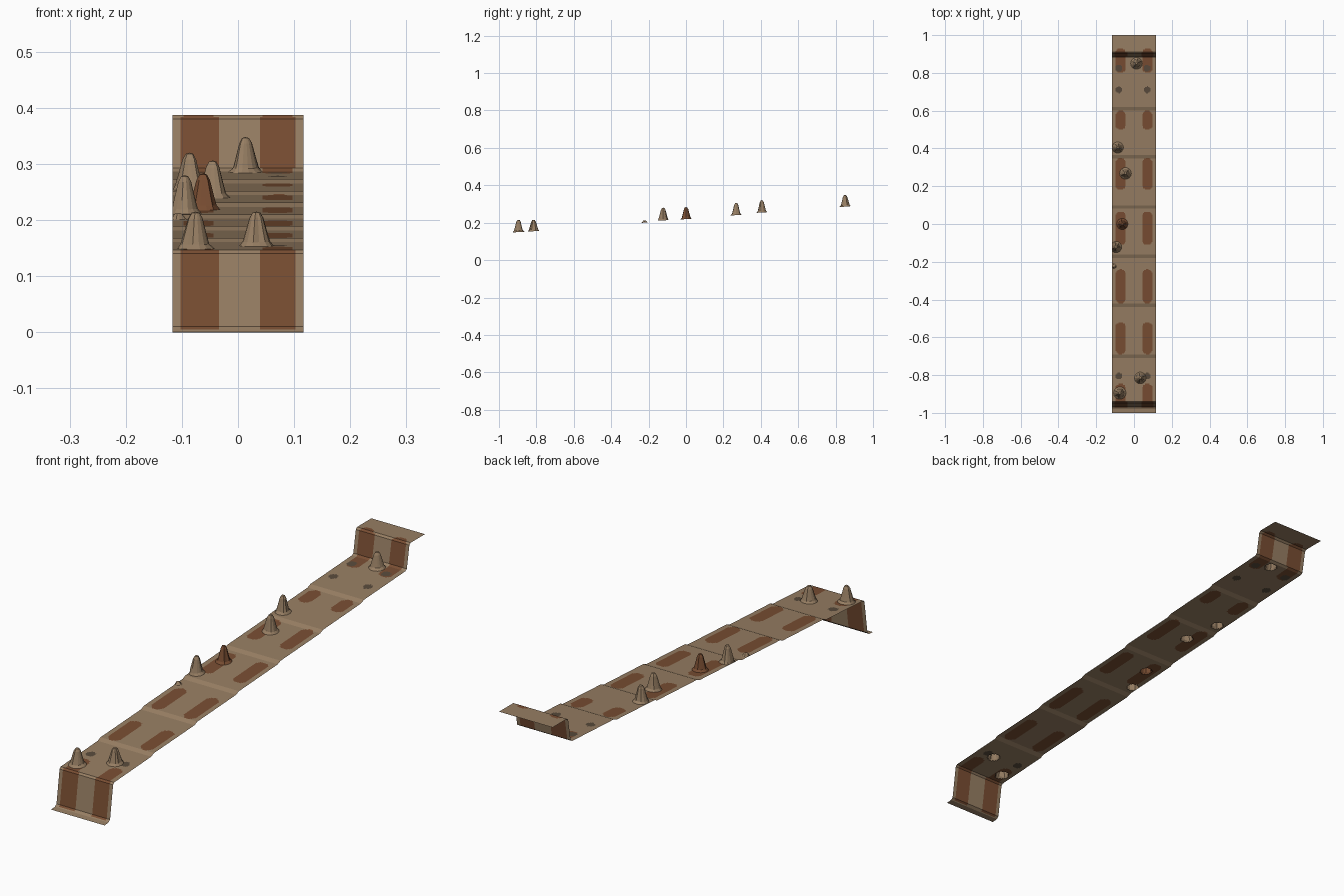
import bpy, bmesh, math, random

if "Cube" in bpy.data.objects:
    bpy.data.objects.remove(bpy.data.objects["Cube"], do_unlink=True)
random.seed(4)
HALF = 0.117


def material(name, rgb):
    m = bpy.data.materials.new(name)
    m.use_nodes = True
    m.diffuse_color = (*rgb, 1)
    m.node_tree.nodes["Principled BSDF"].inputs["Base Color"].default_value = (*rgb, 1)
    return m


tan = material("tan rock", (0.31, 0.21, 0.125))
rust = material("rust brown", (0.19, 0.075, 0.032))
dark = material("dark rock", (0.10, 0.07, 0.045))

# Side profile: lower lip, front wall, seven sloping terraces, back wall, top flange
steps = [-0.70, -0.43, -0.17, 0.09, 0.355, 0.61]
profile = [(-1, 0), (-0.976, 0.002), (-0.966, 0.01), (-0.947, 0.14), (-0.94, 0.147)]
z = 0.147
for y in steps:
    z += 0.0135
    profile.append((y - 0.009, z))
    z += 0.0075
    profile.append((y + 0.009, z))
profile += [(0.878, 0.287), (0.887, 0.293), (0.903, 0.38), (0.911, 0.387), (1, 0.387)]


def ground(y):
    for (y0, z0), (y1, z1) in zip(profile, profile[1:]):
        if y <= y1:
            return z0 + (z1 - z0) * (y - y0) / (y1 - y0)
    return profile[-1][1]


# Spikes: x, y, tip height, base radius, material
spikes = [
    (-0.075, -0.895, 0.215, 0.033, tan),
    (0.033, -0.815, 0.215, 0.031, tan),
    (-0.095, -0.122, 0.28, 0.030, tan),
    (-0.062, 0.0, 0.283, 0.030, rust),
    (-0.045, 0.268, 0.306, 0.031, tan),
    (-0.086, 0.405, 0.32, 0.030, tan),
    (0.013, 0.85, 0.348, 0.031, tan),
]

# Painted patches: start and end along the strip, on both sides
patches = [(-0.96, -0.845), (-0.69, -0.52), (-0.42, -0.24), (-0.11, 0.065),
           (0.18, 0.35), (0.5, 0.6), (0.8, 0.93)]
spots = [(-0.08, -0.805), (0.07, -0.805), (-0.08, 0.71), (0.07, 0.71),
         (-0.08, 0.825), (0.07, 0.825)]


def sheet_colour(c):
    if (c.y < -0.94 and c.z > 0.005) or (c.y > 0.885 and 0.29 < c.z < 0.383):
        return 1 if -0.1 < c.x < -0.032 or 0.04 < c.x < 0.1 else 0
    if abs(c.y) > 0.94:
        return 0
    if any(math.dist((c.x, c.y), s) < 0.018 for s in spots):
        return 2
    for a, b in patches:
        near = min(max(c.y, a + 0.027), b - 0.027)
        if math.hypot(abs(c.x) - 0.071, c.y - near) < 0.027:
            return 1
    return 0


def finish(bm, name, mats):
    mesh = bpy.data.meshes.new(name)
    bm.to_mesh(mesh)
    bm.free()
    for m in mats:
        mesh.materials.append(m)
    ob = bpy.data.objects.new(name, mesh)
    bpy.context.collection.objects.link(ob)
    return ob


# Stepped sheet, with an opening under each hollow spike
rows = [profile[0]]
for (y0, z0), (y1, z1) in zip(profile, profile[1:]):
    n = math.ceil(math.hypot(y1 - y0, z1 - z0) / 0.006)
    rows += [(y0 + (y1 - y0) * i / n, z0 + (z1 - z0) * i / n) for i in range(1, n + 1)]
cols = 48
bm = bmesh.new()
grid = [[bm.verts.new((-HALF + 2 * HALF * i / cols, y, h)) for i in range(cols + 1)]
        for y, h in rows]
for a, b in zip(grid, grid[1:]):
    for i in range(cols):
        f = bm.faces.new((a[i], a[i + 1], b[i + 1], b[i]))
        f.material_index = sheet_colour(f.calc_center_median())
holes = [f for f in bm.faces if any(
    math.dist(f.calc_center_median()[:2], s[:2]) < s[3] - 0.007 for s in spikes)]
bmesh.ops.delete(bm, geom=holes, context="FACES")
finish(bm, "stepped_sheet", [tan, rust, dark])

# Fluted hollow spikes: fraction of radius and of height for each ring
rings = [(1, 0), (0.8, 0.12), (0.66, 0.35), (0.52, 0.6), (0.4, 0.82), (0.22, 0.97)]
SIDES = 14


def spike(name, x, y, tip, radius, mat):
    bm = bmesh.new()
    flute = [random.uniform(0.84, 1.1) for _ in range(SIDES)]
    loops = []
    for r, t in rings:
        loop = []
        for k in range(SIDES):
            a = math.tau * k / SIDES
            d = radius * r * (flute[k] if t else 1)
            px = max(-HALF, x + d * math.cos(a))
            py = y + d * math.sin(a)
            base = ground(py)
            loop.append(bm.verts.new((px, py, base + (tip - base) * t)))
        loops.append(loop)
    for a, b in zip(loops, loops[1:]):
        for k in range(SIDES):
            j = (k + 1) % SIDES
            bm.faces.new((a[k], a[j], b[j], b[k]))
    top = bm.verts.new((x, y, tip))
    for k in range(SIDES):
        bm.faces.new((loops[-1][k], loops[-1][(k + 1) % SIDES], top))
    finish(bm, name, [mat])


for number, s in enumerate(spikes, 1):
    spike(f"rock_spike_{number}", *s)
# Small nub on the right edge
spike("rock_nub", -0.107, -0.222, 0.213, 0.018, tan)
